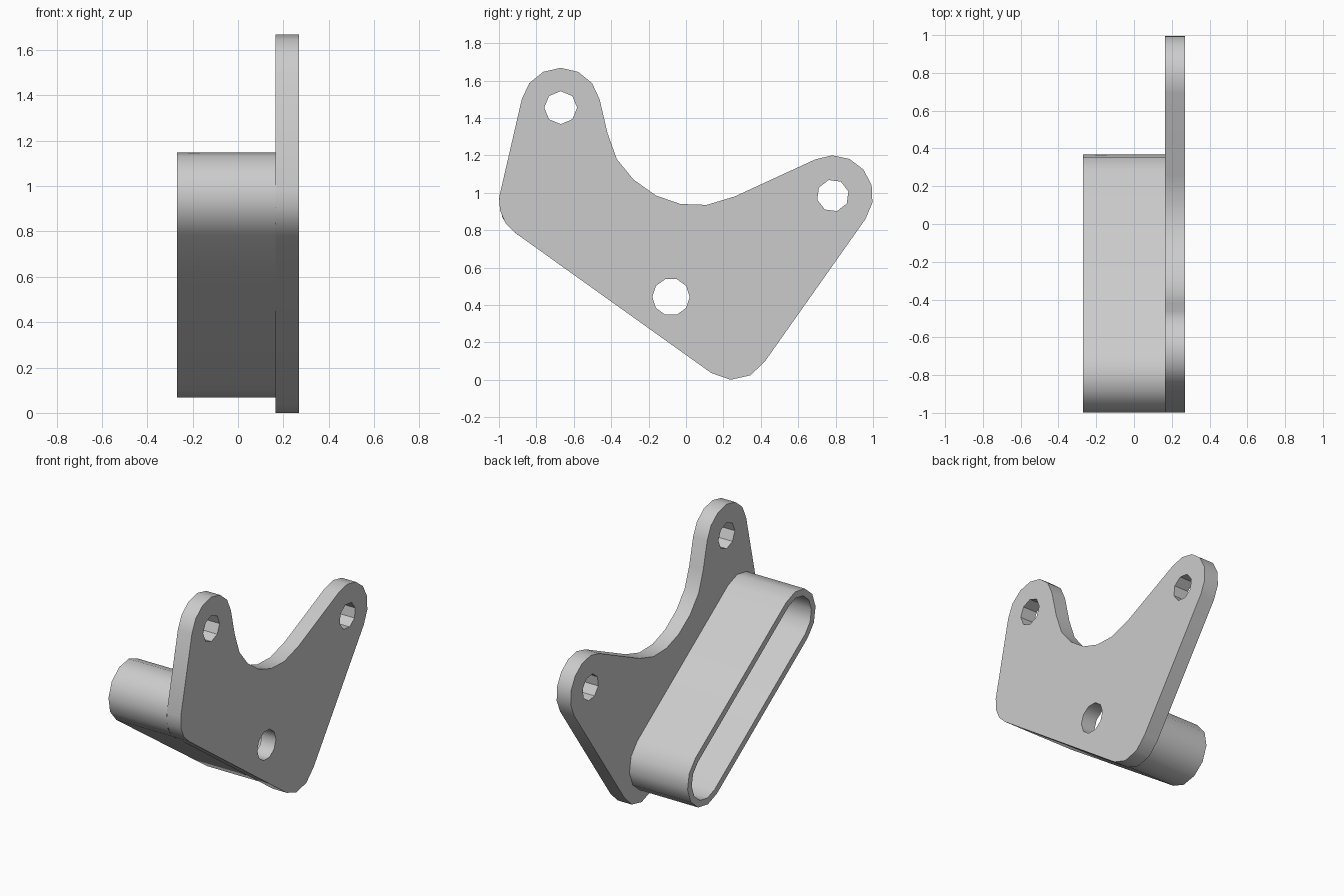
import bpy, bmesh, math

if "Cube" in bpy.data.objects:
    bpy.data.objects.remove(bpy.data.objects["Cube"])


def arc(cy, cz, r, a0, a1, n):
    """Points on an arc in the y-z plane, n segments, angles in degrees."""
    pts = []
    for i in range(n + 1):
        a = math.radians(a0 + (a1 - a0) * i / n)
        pts.append((cy + r * math.cos(a), cz + r * math.sin(a)))
    return pts


def hole(cy, cz, r, sides, phase):
    return arc(cy, cz, r, phase, phase + 360, sides)[:-1]


def slab(name, loops, x0, x1, mat, open_end=False):
    """Extrude an outline with holes from x0 to x1."""
    bm = bmesh.new()
    for pts in loops:
        vs = [bm.verts.new((x0, y, z)) for y, z in pts]
        for i, v in enumerate(vs):
            bm.edges.new((v, vs[(i + 1) % len(vs)]))
    bmesh.ops.triangle_fill(bm, use_beauty=True, use_dissolve=False,
                            edges=bm.edges[:], normal=(1, 0, 0))
    ext = bmesh.ops.extrude_face_region(bm, geom=bm.faces[:], use_keep_orig=True)
    moved = [g for g in ext["geom"] if isinstance(g, bmesh.types.BMVert)]
    bmesh.ops.translate(bm, verts=moved, vec=(x1 - x0, 0, 0))
    bmesh.ops.recalc_face_normals(bm, faces=bm.faces[:])
    if open_end:
        caps = [f for f in bm.faces if all(abs(v.co.x - x1) < 1e-5 for v in f.verts)]
        bmesh.ops.delete(bm, geom=caps, context="FACES_ONLY")
    me = bpy.data.meshes.new(name)
    bm.to_mesh(me)
    bm.free()
    me.materials.append(mat)
    ob = bpy.data.objects.new(name, me)
    bpy.context.collection.objects.link(ob)
    bpy.ops.object.select_all(action="DESELECT")
    ob.select_set(True)
    bpy.context.view_layer.objects.active = ob
    bpy.ops.object.shade_smooth_by_angle(angle=math.radians(40))
    return ob


grey = bpy.data.materials.new("light grey")
grey.diffuse_color = (0.6, 0.6, 0.6, 1)
grey.use_nodes = True
grey.node_tree.nodes["Principled BSDF"].inputs["Base Color"].default_value = grey.diffuse_color

# Mounting plate: two rounded ears, a concave saddle and two rounded corners
saddle = [(0.26, 0.98), (0.11, 0.935), (-0.03, 0.94), (-0.16, 0.985),
          (-0.28, 1.07), (-0.37, 1.18), (-0.42, 1.32)]
outline = (arc(0.785, 0.985, 0.215, -35.5, 116, 6) + saddle
           + arc(-0.67, 1.455, 0.213, 12, 168, 6)
           + arc(-0.80, 0.95, 0.20, 170, 237, 3)
           + arc(0.25, 0.20, 0.20, 235, 330, 3))
holes = [hole(-0.67, 1.455, 0.088, 8, 90),
         hole(0.785, 0.985, 0.086, 8, 105),
         hole(-0.08, 0.443, 0.10, 10, 72)]
slab("mounting_plate", [outline] + holes, 0.165, 0.27, grey)

# Hollow slot-shaped sleeve behind the plate, flush with its lower edge
A, B = (-0.80, 0.95), (0.17, 0.267)
tilt = math.degrees(math.atan2(B[1] - A[1], B[0] - A[0]))


def slot(r):
    return (arc(*B, r, tilt - 90, tilt + 90, 6)
            + arc(*A, r, tilt + 90, tilt + 270, 6))


slab("slot_sleeve", [slot(0.20), slot(0.155)], -0.27, 0.165, grey, open_end=True)
